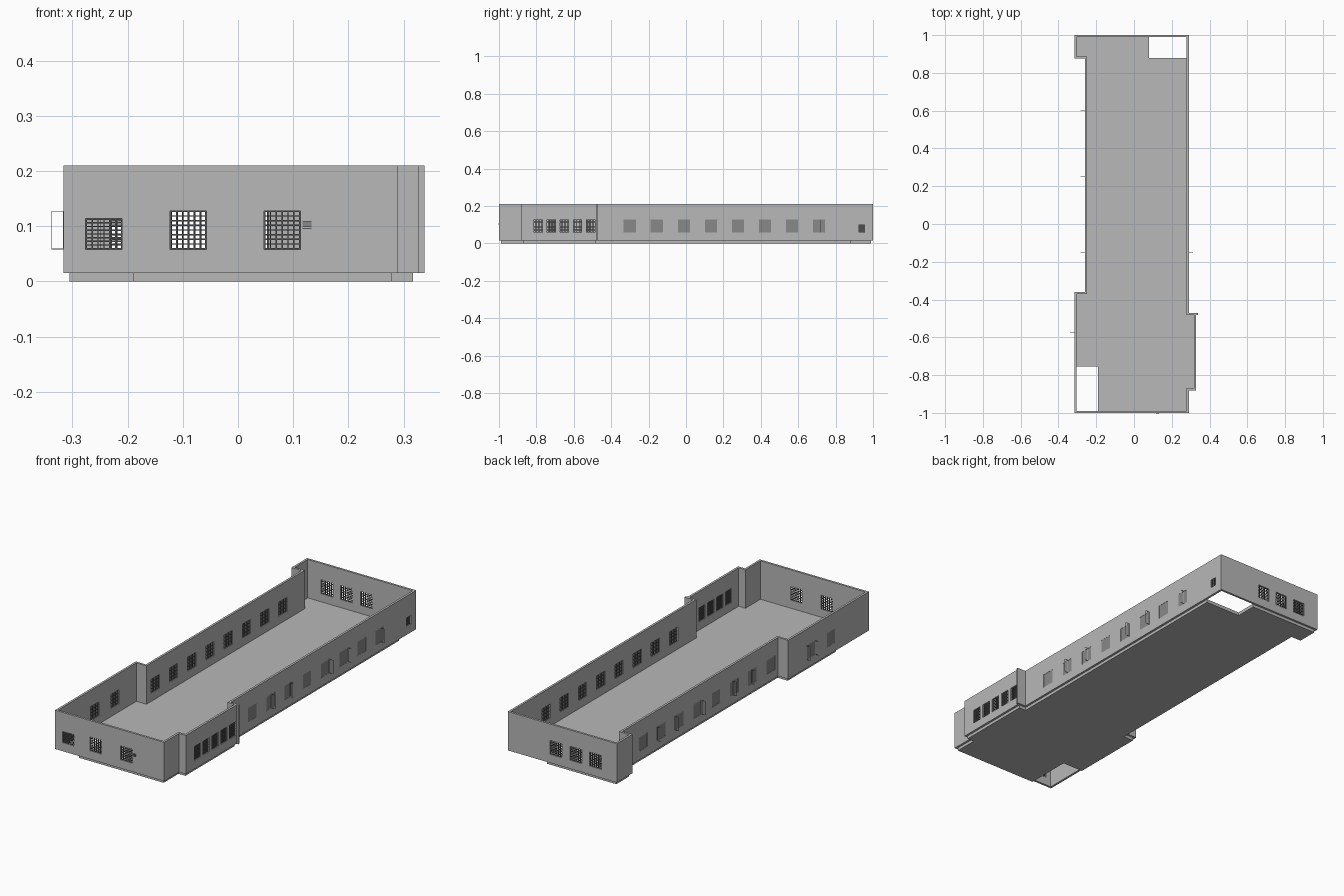
import bpy, bmesh
from mathutils import Vector

if "Cube" in bpy.data.objects:
    bpy.data.objects.remove(bpy.data.objects["Cube"])

Z0, Z1, T = 0.015, 0.21, 0.011      # wall bottom, wall top, wall thickness


def material(name, v):
    m = bpy.data.materials.new(name)
    m.diffuse_color = (v, v, v, 1)
    m.use_nodes = True
    m.node_tree.nodes["Principled BSDF"].inputs["Base Color"].default_value = m.diffuse_color
    return m


GREY = material("wall grey", 0.48)
PANE = material("pane grey", 0.25)
DARK = material("dark frame", 0.1)


def add_box(bm, lo, hi):
    lo, hi = Vector(lo), Vector(hi)
    g = bmesh.ops.create_cube(bm, size=1)
    for v in g["verts"]:
        v.co = Vector([(lo[i] + hi[i]) / 2 + v.co[i] * (hi[i] - lo[i]) for i in range(3)])


def finish(bm, name, mat):
    me = bpy.data.meshes.new(name)
    bm.normal_update()
    bm.to_mesh(me)
    bm.free()
    me.materials.append(mat)
    ob = bpy.data.objects.new(name, me)
    bpy.context.collection.objects.link(ob)
    return ob


def wall_box(bm, axis, u0, u1, d0, d1, z0, z1):
    """Box in wall coordinates: u runs along the wall, d across it."""
    d0, d1 = min(d0, d1), max(d0, d1)
    if axis == 'x':
        add_box(bm, (u0, d0, z0), (u1, d1, z1))
    else:
        add_box(bm, (d0, u0, z0), (d1, u1, z1))


def wall(name, axis, pos, out, a, b, openings=()):
    """Wall with outer face at pos; each opening is (centre, width, z0, z1, style)."""
    bm, grid, panes = bmesh.new(), bmesh.new(), bmesh.new()
    inner = pos - out * T
    u = a
    for c, w, z0, z1, style in sorted(openings):
        l, r = c - w / 2, c + w / 2
        wall_box(bm, axis, u, l, inner, pos, Z0, Z1)
        wall_box(bm, axis, l, r, inner, pos, Z0, z0)
        wall_box(bm, axis, l, r, inner, pos, z1, Z1)
        u = r
        # window bars in the middle of the opening
        mid, t = pos - out * T * 0.55, 0.0012
        nx, nz = (6, 8) if style == 'grid' else (3, 4)
        for i in range(nx + 1):
            x = l + t + (w - 2 * t) * i / nx
            wall_box(grid, axis, x - t, x + t, mid - 0.002, mid + 0.002, z0, z1)
        for i in range(nz + 1):
            z = z0 + t + (z1 - z0 - 2 * t) * i / nz
            wall_box(grid, axis, l, r, mid - 0.0018, mid + 0.0018, z - t, z + t)
        if style == 'pane':
            wall_box(panes, axis, l, r, pos - out * 0.003, pos - out * 0.001, z0, z1)
    wall_box(bm, axis, u, b, inner, pos, Z0, Z1)
    finish(bm, name, GREY)
    for m, n, mat in ((grid, "_window_bars", DARK), (panes, "_window_panes", PANE)):
        if m.verts:
            finish(m, name + n, mat)
        else:
            m.free()


# Plan positions
XL, XLI, XR, XB = -0.316, -0.26, 0.29, 0.328
W, WZ0, WZ1 = 0.066, 0.058, 0.128
side = [(-0.30 + 0.1445 * i, W, WZ0, WZ1, 'pane') for i in range(8)]

# Front and back walls
wall("front_wall", 'x', -1, -1, XL, XR,
     [(-0.243, W, WZ0, 0.114, 'grid'), (-0.09, W, WZ0, WZ1, 'grid'), (0.08, W, WZ0, WZ1, 'grid')])
wall("back_wall", 'x', 1, 1, XL, XR,
     [(x, W, WZ0, WZ1, 'grid') for x in (-0.198, -0.089, 0.022)])

# Right side with its shallow bay
wall("right_front_wall", 'y', XR, 1, -1 + T, -0.88 + T)
wall("bay_front_return", 'x', -0.882, -1, XR - T, XB)
wall("bay_wall", 'y', XB, 1, -0.882 + T, -0.47 - T,
     [(-0.79 + 0.07 * i, 0.05, WZ0, WZ1, 'grid') for i in range(5)])
wall("bay_back_return", 'x', -0.47, 1, XR - T, 0.338)
wall("right_wall", 'y', XR, 1, -0.47, 1 - T, side + [(0.94, 0.034, 0.058, 0.1, 'grid')])

# Left side with its recessed middle
wall("left_front_wall", 'y', XL, -1, -1 + T, -0.36 - T,
     [(-0.54, W, WZ0, WZ1, 'pane'), (-0.70, W, WZ0, WZ1, 'pane')])
wall("left_front_return", 'x', -0.36, 1, XL, XLI + T)
wall("left_wall", 'y', XLI, -1, -0.36, 0.875, side)
wall("left_back_return", 'x', 0.875, -1, XL, XLI + T)
wall("left_back_wall", 'y', XL, -1, 0.875 + T, 1 - T)

# Floor slab, with open stair corners at back right and front left
e = T
outline = [(-0.19, -1 + e), (XR - e, -1 + e), (XR - e, -0.882 + e), (XB - e, -0.882 + e),
           (XB - e, -0.47 - e), (XR - e, -0.47 - e), (XR - e, 0.88), (0.08, 0.88),
           (0.08, 1 - e), (XL + e, 1 - e), (XL + e, 0.875 + e), (XLI + e, 0.875 + e),
           (XLI + e, -0.36 - e), (XL + e, -0.36 - e), (XL + e, -0.755), (-0.19, -0.755)]
bm = bmesh.new()
base = bm.faces.new([bm.verts.new((x, y, 0)) for x, y in outline])
ext = bmesh.ops.extrude_face_region(bm, geom=[base])
bmesh.ops.translate(bm, vec=(0, 0, 0.017), verts=[v for v in ext["geom"] if isinstance(v, bmesh.types.BMVert)])
bmesh.ops.recalc_face_normals(bm, faces=bm.faces)
finish(bm, "floor_slab", GREY)

# Open casement leaves: thin frames standing out from the walls
bm = bmesh.new()
leaves = [(XR, 1, y) for y in (0.72, 0.46, 0.31, 0.0, -0.15)]
leaves += [(XLI, -1, y) for y in (0.6, 0.46, 0.25, 0.0, -0.15)]
leaves += [(XL, -1, y) for y in (-0.505, -0.573)]
for x, s, y in leaves:
    far, t = x + s * 0.022, 0.0012
    for d0, d1, z0, z1 in ((x, x + s * t, WZ0, WZ1), (far - s * t, far, WZ0, WZ1),
                           (x, far, WZ0, WZ0 + t), (x, far, WZ1 - t, WZ1)):
        wall_box(bm, 'y', y - t / 2, y + t / 2, d0, d1, z0, z1)
finish(bm, "open_casement_leaves", GREY)

# Small vent on the front wall
bm = bmesh.new()
add_box(bm, (0.117, -1.0, 0.094), (0.133, -0.996, 0.11))
for i in range(4):
    add_box(bm, (0.117, -1.002, 0.095 + i * 0.004), (0.133, -0.998, 0.097 + i * 0.004))
finish(bm, "front_vent", DARK)
